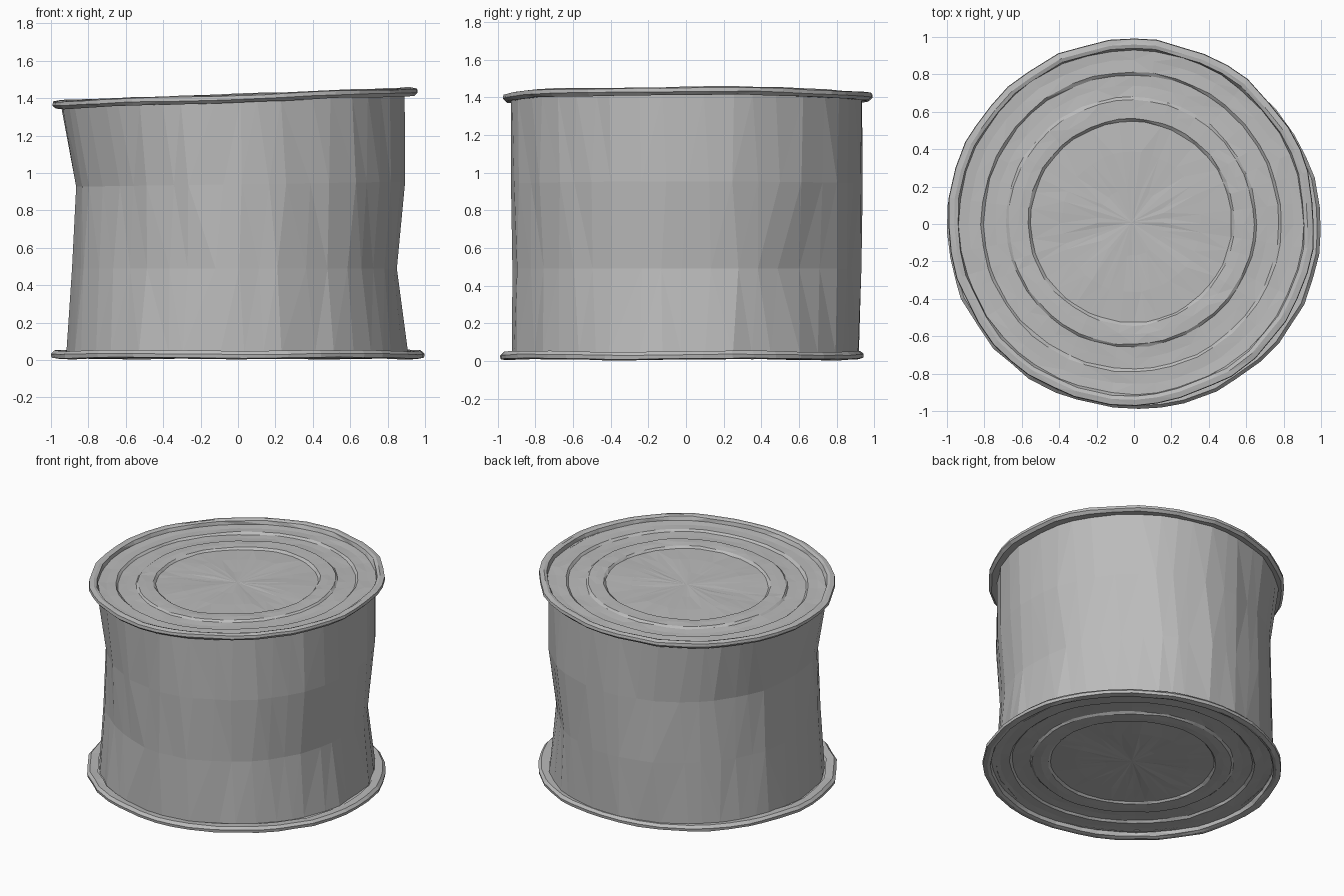
import bpy, bmesh, math, random

random.seed(4)
SEGMENTS = 44

cube = bpy.data.objects.get("Cube")
if cube:
    bpy.data.objects.remove(cube)

tin = bpy.data.materials.new("dull_tin_grey")
tin.use_nodes = True
tin.diffuse_color = (0.5, 0.5, 0.5, 1)
tin.node_tree.nodes["Principled BSDF"].inputs["Base Color"].default_value = (0.5, 0.5, 0.5, 1)


def build(name, rings, cap=False):
    """Skin a stack of vertex rings, optionally closing the last with a fan."""
    bm = bmesh.new()
    loops = [[bm.verts.new(p) for p in ring] for ring in rings]
    for a, b in zip(loops, loops[1:]):
        for i in range(SEGMENTS):
            j = (i + 1) % SEGMENTS
            bm.faces.new((a[i], a[j], b[j], b[i]))
    if cap:
        last = loops[-1]
        total = last[0].co.copy()
        for v in last[1:]:
            total += v.co
        hub = bm.verts.new(total / SEGMENTS)
        for i in range(SEGMENTS):
            bm.faces.new((last[i], last[(i + 1) % SEGMENTS], hub))
    bmesh.ops.triangulate(bm, faces=[f for f in bm.faces if len(f.verts) > 3])
    bmesh.ops.recalc_face_normals(bm, faces=bm.faces)
    mesh = bpy.data.meshes.new(name)
    bm.to_mesh(mesh)
    bm.free()
    mesh.materials.append(tin)
    obj = bpy.data.objects.new(name, mesh)
    bpy.context.collection.objects.link(obj)
    return obj


def dent(angle, centre, width, depth):
    gap = math.atan2(math.sin(angle - centre), math.cos(angle - centre))
    return depth * math.exp(-(gap / width) ** 2)


angles = [math.tau * (i + random.uniform(-0.25, 0.25)) / SEGMENTS for i in range(SEGMENTS)]
ripple = [random.uniform(-0.008, 0.006) for _ in angles]
front_left = math.radians(240)
back_right = math.radians(42)

# Crumpled wall: height, x limits, y limits, tilt, dent depth
wall = [
    (0.04, -0.92, 0.91, -0.92, 0.92, 0.0, 0.0),
    (0.49, -0.89, 0.86, -0.92, 0.935, 0.0, 0.035),
    (0.94, -0.87, 0.90, -0.92, 0.94, 0.015, 0.005),
    (1.39, -0.95, 0.90, -0.925, 0.94, 0.035, 0.0),
]
rings = []
for z, x0, x1, y0, y1, tilt, depth in wall:
    ring = []
    for a, r in zip(angles, ripple):
        twist = a + random.uniform(-0.025, 0.025)
        s = 1 + r + random.uniform(-0.006, 0.006)
        s -= dent(a, front_left, 0.4, depth) + dent(a, back_right, 0.25, depth)
        x = (x0 + x1) / 2 + (x1 - x0) / 2 * s * math.cos(twist)
        y = (y0 + y1) / 2 + (y1 - y0) / 2 * s * math.sin(twist)
        ring.append((x, y, z + tilt * x))
    rings.append(ring)
build("can_wall", rings)

# Rolled rim, recessed panel and stepped beads: radius, height
lid = [
    (0.925, -0.022), (0.98, -0.026), (0.998, -0.008), (0.995, 0.012),
    (0.965, 0.018), (0.945, 0.012), (0.935, -0.015), (0.88, -0.018),
    (0.815, -0.016), (0.80, -0.03), (0.74, -0.03), (0.68, -0.027),
    (0.665, -0.015), (0.61, -0.014), (0.56, -0.016), (0.545, -0.03),
    (0.38, -0.027), (0.18, -0.029),
]


def build_end(name, z, cx, cy, rx, ry, tilt, side):
    edge_noise = [random.uniform(-0.010, 0.004) for _ in angles]
    rings = []
    for n, (radius, height) in enumerate(lid):
        ring = []
        for a, e in zip(angles, edge_noise):
            r = radius + (e if n < 6 else random.uniform(-0.004, 0.004))
            x = cx + rx * r * math.cos(a)
            y = cy + ry * r * math.sin(a)
            sway = 0.003 * math.sin(5 * a) + random.uniform(-0.002, 0.002)
            ring.append((x, y, z + tilt * x + side * height + sway))
        rings.append(ring)
    build(name, rings, cap=True)


build_end("top_lid", 1.405, -0.015, 0.01, 0.985, 0.985, 0.036, 1)
build_end("bottom_lid", 0.025, 0.0, -0.02, 1.005, 0.975, 0.0, -1)
